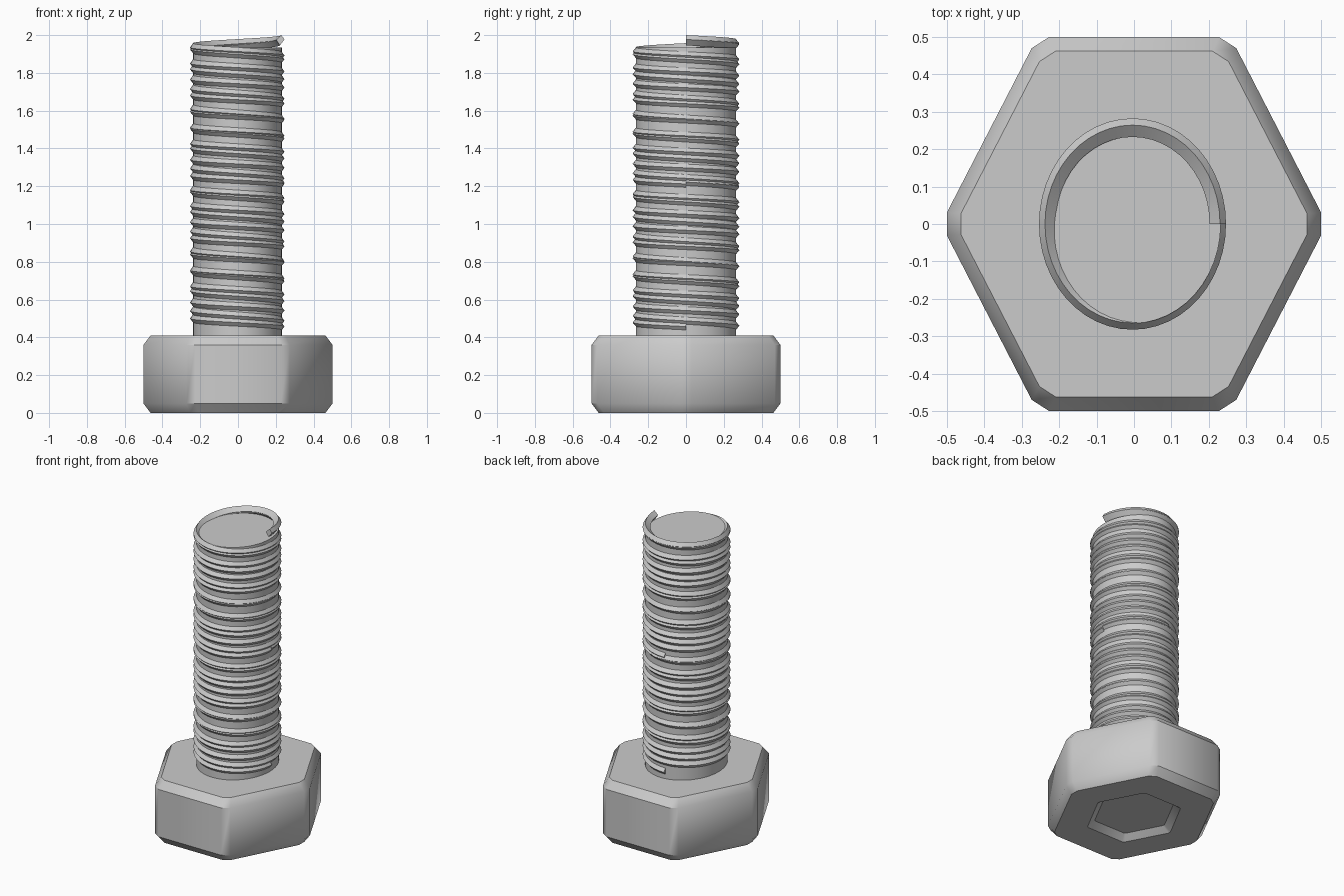
import bpy, bmesh
from math import cos, sin, pi, radians

cube = bpy.data.objects.get("Cube")
if cube:
    bpy.data.objects.remove(cube, do_unlink=True)

steel = bpy.data.materials.new("plain_grey_steel")
steel.use_nodes = True
GREY = (0.6, 0.6, 0.6, 1)
steel.diffuse_color = GREY
steel.node_tree.nodes["Principled BSDF"].inputs["Base Color"].default_value = GREY

STRETCH = 1.13   # shaft and thread are slightly oval along y


def finish(name, bm, angle):
    bmesh.ops.recalc_face_normals(bm, faces=bm.faces)
    mesh = bpy.data.meshes.new(name)
    bm.to_mesh(mesh)
    bm.free()
    obj = bpy.data.objects.new(name, mesh)
    bpy.context.collection.objects.link(obj)
    mesh.materials.append(steel)
    bpy.ops.object.select_all(action='DESELECT')
    obj.select_set(True)
    bpy.context.view_layer.objects.active = obj
    bpy.ops.object.shade_smooth_by_angle(angle=radians(angle))
    return obj


def hex_ring(bm, rx, ry, z, cut):
    """Hexagon with each corner cut off by a small flat."""
    corners = [(rx * cos(i * pi / 3), ry * sin(i * pi / 3) / sin(pi / 3)) for i in range(6)]
    ring = []
    for i, (x, y) in enumerate(corners):
        for nx, ny in (corners[i - 1], corners[(i + 1) % 6]):
            ring.append(bm.verts.new((x + (nx - x) * cut, y + (ny - y) * cut, z)))
    return ring


def bridge(bm, a, b):
    n = len(a)
    for i in range(n):
        j = (i + 1) % n
        bm.faces.new((a[i], a[j], b[j], b[i]))


# Hexagonal head: socket floor, socket rim, lower chamfer, sides, upper chamfer
bm = bmesh.new()
sections = [
    (0.235, 0.225, 0.035, 0.03),
    (0.28, 0.265, 0, 0.03),
    (0.477, 0.462, 0, 0.06),
    (0.516, 0.5, 0.05, 0.06),
    (0.516, 0.5, 0.36, 0.06),
    (0.477, 0.462, 0.41, 0.06),
]
rings = [hex_ring(bm, *s) for s in sections]
for lower, upper in zip(rings, rings[1:]):
    bridge(bm, lower, upper)
bm.faces.new(rings[0])
bm.faces.new(rings[-1])
finish("bolt_head", bm, 35)

# Plain shaft
bm = bmesh.new()
bmesh.ops.create_cone(bm, cap_ends=True, segments=48, radius1=0.235, radius2=0.235, depth=1.54)
for v in bm.verts:
    v.co.x -= 0.003
    v.co.y *= STRETCH
    v.co.z += 1.165
finish("bolt_shaft", bm, 35)


def thread(name, top, pitch, length):
    """Diamond section swept down a left-handed helix that ends on the +x side."""
    section = [(0.206, 0.002), (0.234, 0.027), (0.25, 0.004), (0.226, -0.027)]
    steps = 48
    bm = bmesh.new()
    rings = []
    for k in range(int(length / pitch * steps) + 1):
        a = 2 * pi * k / steps
        z = top - pitch * k / steps
        rings.append([bm.verts.new((r * cos(a) - 0.004, r * sin(a) * STRETCH, z + h))
                      for r, h in section])
    for a, b in zip(rings, rings[1:]):
        bridge(bm, a, b)
    bm.faces.new(rings[0])
    bm.faces.new(rings[-1])
    finish(name, bm, 35)


# Two thread lengths, each of a fine and a coarse strand
for part, top in (("upper", 1.973), ("lower", 1.218)):
    thread(part + "_fine_thread", top, 0.085, 0.765)
    thread(part + "_coarse_thread", top, 0.105, 0.765)
